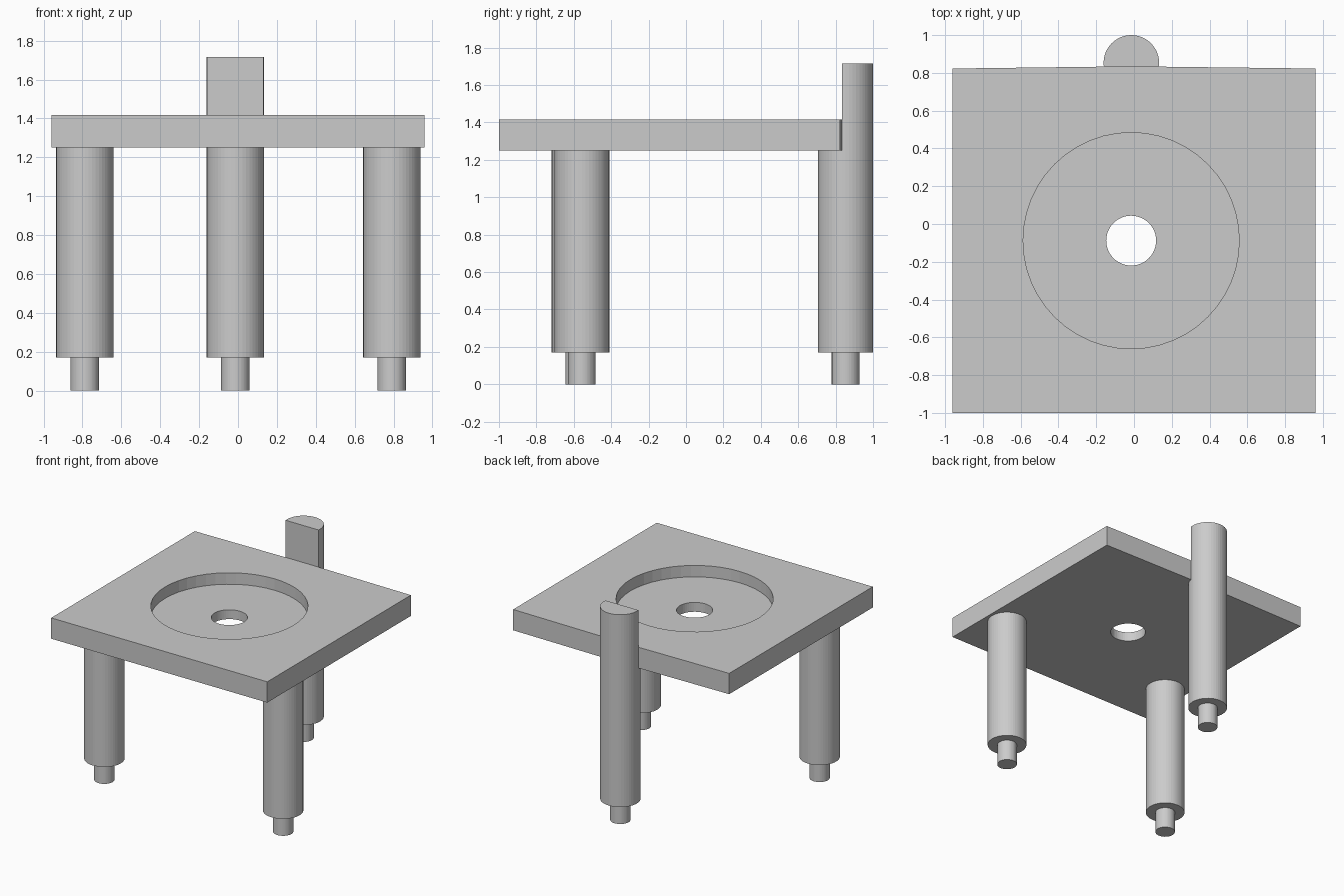
import bpy
import bmesh
from math import cos, sin, tau

if "Cube" in bpy.data.objects:
    bpy.data.objects.remove(bpy.data.objects["Cube"])

SEGMENTS = 48
PLATE_BOTTOM, PLATE_TOP = 1.25, 1.417
BACK_EDGE = 0.833


def add_object(name, bm):
    bmesh.ops.recalc_face_normals(bm, faces=bm.faces)
    mesh = bpy.data.meshes.new(name)
    bm.to_mesh(mesh)
    bm.free()
    obj = bpy.data.objects.new(name, mesh)
    bpy.context.collection.objects.link(obj)
    return obj


def turned(name, x, y, profile):
    """Closed solid of revolution from (radius, z) pairs, bottom to top."""
    bm = bmesh.new()
    rings = [[bm.verts.new((x + r * cos(tau * i / SEGMENTS), y + r * sin(tau * i / SEGMENTS), z))
              for i in range(SEGMENTS)] for r, z in profile]
    for low, high in zip(rings, rings[1:]):
        for i in range(SEGMENTS):
            j = (i + 1) % SEGMENTS
            bm.faces.new((low[i], low[j], high[j], high[i]))
    bm.faces.new(rings[0])
    bm.faces.new(rings[-1])
    return add_object(name, bm)


def prism(name, outline, z0, z1):
    """Extrude an (x, y) outline from z0 to z1."""
    bm = bmesh.new()
    face = bm.faces.new([bm.verts.new((x, y, z0)) for x, y in outline])
    ext = bmesh.ops.extrude_face_region(bm, geom=[face], use_keep_orig=True)
    bmesh.ops.translate(bm, vec=(0, 0, z1 - z0),
                        verts=[v for v in ext["geom"] if isinstance(v, bmesh.types.BMVert)])
    return add_object(name, bm)


def cut(target, cutter):
    cutter.hide_render = True
    cutter.hide_set(True)
    mod = target.modifiers.new("Cut", 'BOOLEAN')
    mod.operation = 'DIFFERENCE'
    mod.solver = 'EXACT'
    mod.object = cutter


def leg(name, x, y, top):
    return turned(name, x, y, [(0.074, 0), (0.074, 0.17), (0.147, 0.17), (0.147, top)])


# Square plate, its back edge very slightly raised where the post sits
plate = prism("top_plate", [(-0.96, -1), (0.96, -1), (0.96, 0.823), (0.13, BACK_EDGE),
                            (-0.16, BACK_EDGE), (-0.96, 0.823)], PLATE_BOTTOM, PLATE_TOP)

# Round recess with a through hole at its centre
cut(plate, turned("recess_cutter", -0.015, -0.088,
                  [(0.132, 1.1), (0.132, 1.325), (0.572, 1.325), (0.572, 1.6)]))

# Front legs with narrow pegs as feet
leg("front_left_leg", -0.788, -0.571, PLATE_BOTTOM)
leg("front_right_leg", 0.791, -0.557, PLATE_BOTTOM)

# Tall back leg, notched to a half-round post behind the plate
back_leg = leg("back_leg", -0.014, 0.853, 1.715)
cut(back_leg, prism("notch_cutter", [(-0.4, 0.5), (0.4, 0.5), (0.4, BACK_EDGE), (-0.4, BACK_EDGE)],
                    PLATE_BOTTOM, 2.0))
